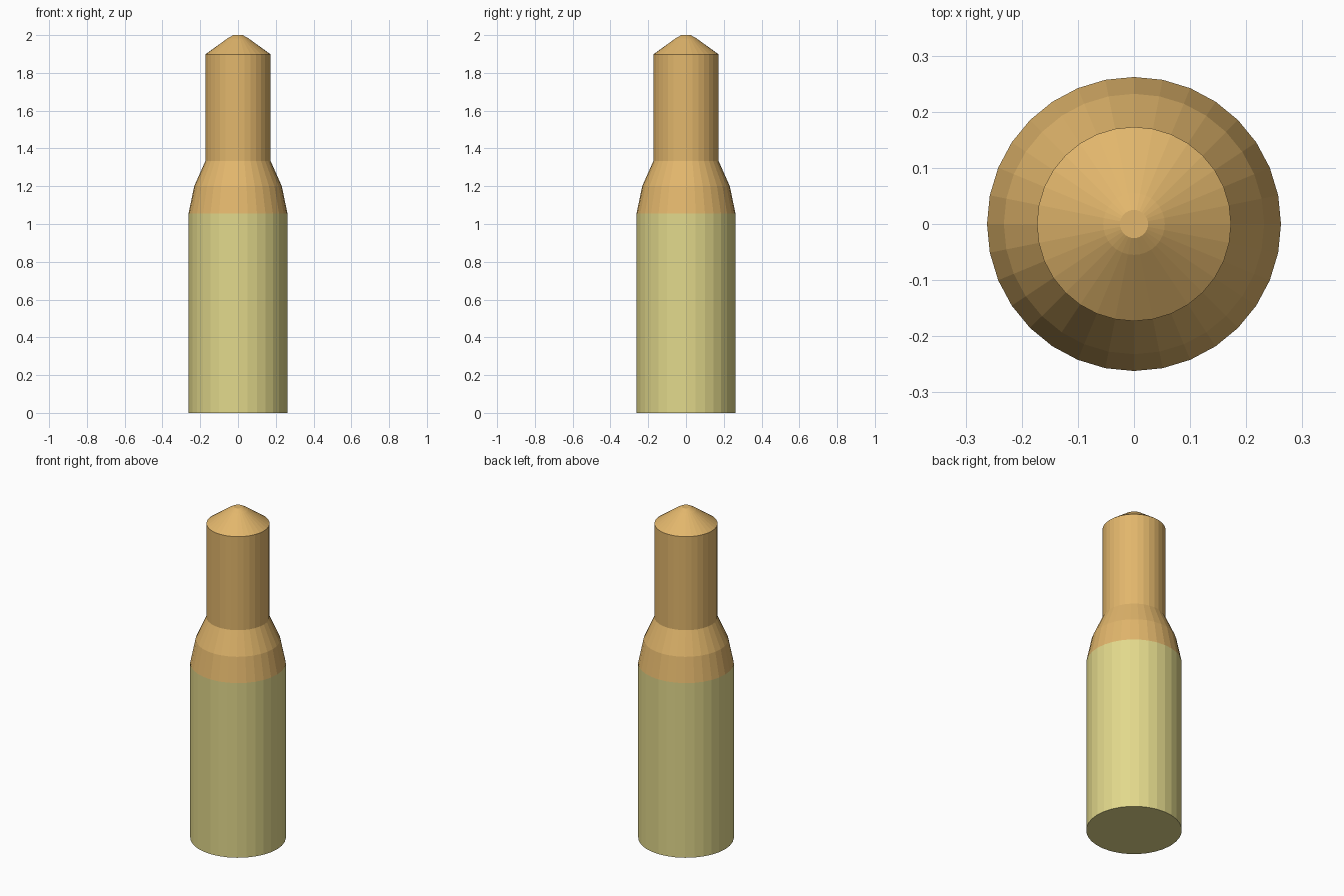
import bpy, bmesh
from math import cos, sin, tau

if "Cube" in bpy.data.objects:
    bpy.data.objects.remove(bpy.data.objects["Cube"])

SIDES = 32


def material(name, color):
    m = bpy.data.materials.new(name)
    m.diffuse_color = color
    m.use_nodes = True
    m.node_tree.nodes["Principled BSDF"].inputs["Base Color"].default_value = m.diffuse_color
    return m


def lathe(name, profile, mat, cap_bottom=False, cap_top=False):
    """Revolve (radius, z) points around the z axis with flat facets."""
    bm = bmesh.new()
    rings = [[bm.verts.new((r * cos(tau * i / SIDES), r * sin(tau * i / SIDES), z))
              for i in range(SIDES)] for r, z in profile]
    for low, high in zip(rings, rings[1:]):
        for i in range(SIDES):
            j = (i + 1) % SIDES
            bm.faces.new((low[i], low[j], high[j], high[i]))
    if cap_bottom:
        bm.faces.new(rings[0][::-1])
    if cap_top:
        bm.faces.new(rings[-1])
    mesh = bpy.data.meshes.new(name)
    bm.to_mesh(mesh)
    bm.free()
    mesh.materials.append(mat)
    obj = bpy.data.objects.new(name, mesh)
    bpy.context.collection.objects.link(obj)
    return obj


yellow = material("yellow", (0.76, 0.69, 0.26, 1))
orange = material("orange", (0.76, 0.47, 0.15, 1))

# Straight lower body, closed at the base
lathe("body", [(0.262, 0), (0.262, 1.055)], yellow, cap_bottom=True)

# Shoulder, neck and blunt conical tip
lathe("neck_and_tip", [(0.262, 1.055), (0.232, 1.2), (0.173, 1.333),
                       (0.173, 1.898), (0.055, 1.983), (0.025, 2.0)],
      orange, cap_top=True)
